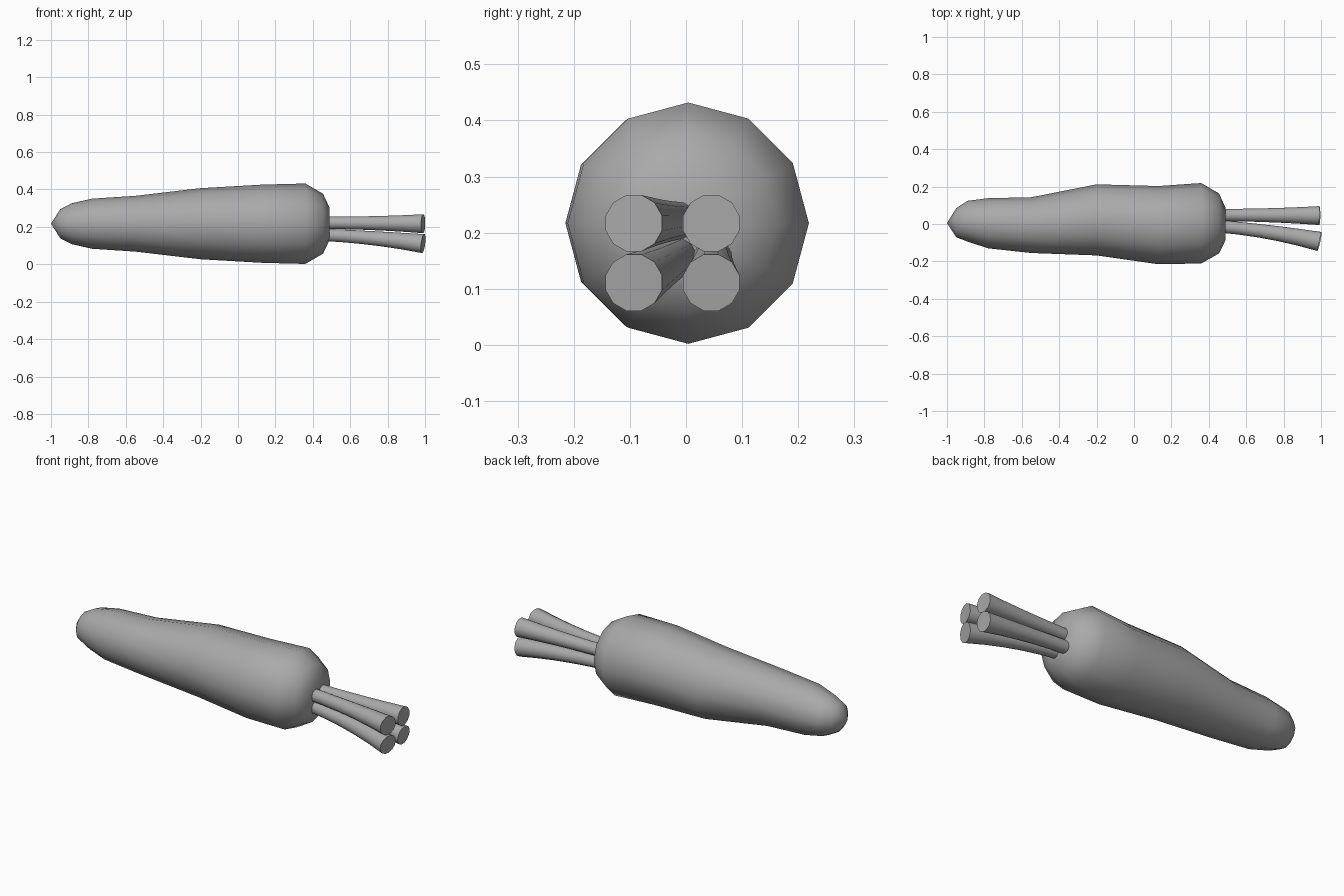
import bpy, bmesh, math
from mathutils import Vector

cube = bpy.data.objects.get("Cube")
if cube:
    bpy.data.objects.remove(cube, do_unlink=True)

GREY = (0.4, 0.4, 0.4, 1)
grey = bpy.data.materials.new("plain grey")
grey.use_nodes = True
grey.diffuse_color = GREY
grey.node_tree.nodes["Principled BSDF"].inputs["Base Color"].default_value = GREY


def loft(name, sections, sides, phase=0.0, point_start=False, smooth=50):
    """Skin rings of (centre, radius, lean), each ring facing along x."""
    bm = bmesh.new()
    rings = []
    for centre, radius, lean in sections:
        ring = []
        for i in range(sides):
            a = math.tau * (i + phase) / sides
            y, z = radius * math.cos(a), radius * math.sin(a)
            shift = -lean[0] * y - lean[1] * z
            ring.append(bm.verts.new(Vector(centre) + Vector((shift, y, z))))
        rings.append(ring)
    for a, b in zip(rings, rings[1:]):
        for i in range(sides):
            j = (i + 1) % sides
            bm.faces.new((a[i], a[j], b[j], b[i]))
    bm.faces.new(rings[-1])
    if point_start:
        bmesh.ops.pointmerge(bm, verts=rings[0], merge_co=sections[0][0])
    else:
        bm.faces.new(rings[0][::-1])
    bmesh.ops.recalc_face_normals(bm, faces=bm.faces)
    mesh = bpy.data.meshes.new(name)
    bm.to_mesh(mesh)
    bm.free()
    mesh.materials.append(grey)
    obj = bpy.data.objects.new(name, mesh)
    bpy.context.collection.objects.link(obj)
    bpy.ops.object.select_all(action="DESELECT")
    obj.select_set(True)
    bpy.context.view_layer.objects.active = obj
    bpy.ops.object.shade_smooth_by_angle(angle=math.radians(smooth))


# Root: x, y centre, radius, gently wavering sideways
profile = [
    (-1.0, 0.005, 0.01), (-0.95, 0.007, 0.078), (-0.89, 0.015, 0.109),
    (-0.78, 0.004, 0.134), (-0.55, -0.006, 0.149), (-0.2, 0.022, 0.19),
    (0.13, -0.006, 0.209), (0.36, 0.004, 0.215), (0.455, 0.003, 0.16),
    (0.49, 0.0, 0.085),
]
loft("root", [((x, y, 0.217), r, (0, 0)) for x, y, r in profile], 12,
     point_start=True, smooth=60)

# Four flaring stalks that curve outwards from the crown
stalks = {
    "upper_back_stalk": ((0.048, 0.222), (0.045, 0.217)),
    "upper_front_stalk": ((-0.012, 0.222), (-0.093, 0.217)),
    "lower_back_stalk": ((0.048, 0.158), (0.045, 0.111)),
    "lower_front_stalk": ((-0.012, 0.158), (-0.093, 0.111)),
}
START, END, STEPS = 0.45, 0.99, 5
for name, (a, b) in stalks.items():
    dy, dz = b[0] - a[0], b[1] - a[1]
    sections = []
    for k in range(STEPS + 1):
        t = k / STEPS
        bend = 0.55 * t + 0.45 * t * t
        slope = (0.55 + 0.9 * t) / (END - START)
        centre = (START + (END - START) * t, a[0] + dy * bend, a[1] + dz * bend)
        radius = 0.034 + 0.018 * t * t
        sections.append((centre, radius, (dy * slope, dz * slope)))
    loft(name, sections, 12, phase=0.5)
